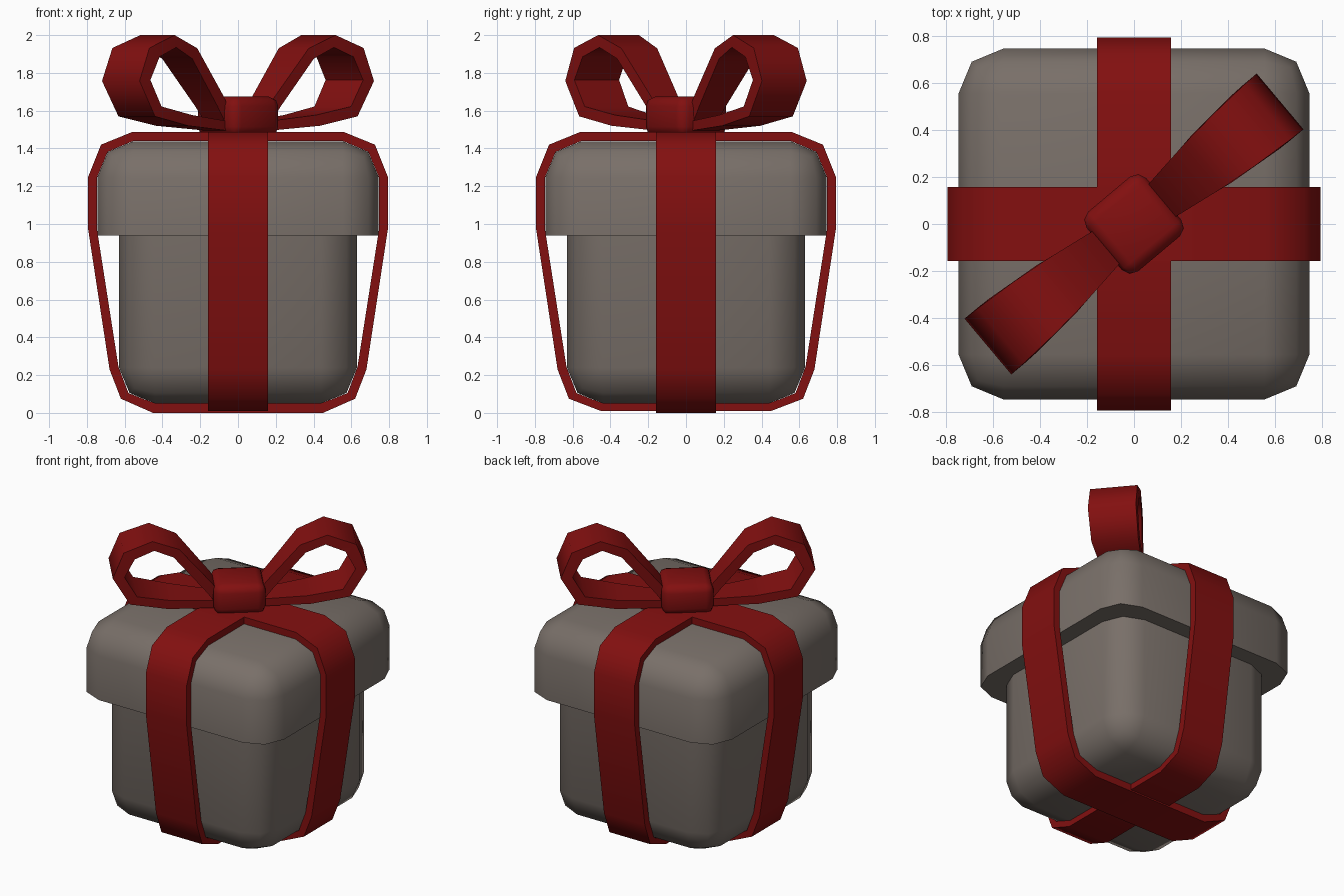
import bpy, bmesh, math
from mathutils import Matrix, Vector

if "Cube" in bpy.data.objects:
    bpy.data.objects.remove(bpy.data.objects["Cube"])


def material(name, rgb):
    m = bpy.data.materials.new(name)
    m.diffuse_color = (*rgb, 1)
    m.use_nodes = True
    m.node_tree.nodes["Principled BSDF"].inputs["Base Color"].default_value = m.diffuse_color
    return m


PAPER = material("warm grey paper", (0.19, 0.16, 0.14))
RED = material("red ribbon", (0.225, 0.005, 0.005))


def finish(name, bm, mat):
    bmesh.ops.recalc_face_normals(bm, faces=bm.faces[:])
    me = bpy.data.meshes.new(name)
    bm.to_mesh(me)
    bm.free()
    me.materials.append(mat)
    ob = bpy.data.objects.new(name, me)
    bpy.context.collection.objects.link(ob)
    bpy.ops.object.select_all(action='DESELECT')
    ob.select_set(True)
    bpy.context.view_layer.objects.active = ob
    bpy.ops.object.shade_smooth_by_angle(angle=math.radians(55))
    return ob


def rounded_box(name, half, z0, z1, radius, mat, keep=None, turn=0):
    """Box with two-segment rounded edges; edges lying at height keep stay sharp."""
    bm = bmesh.new()
    bmesh.ops.create_cube(bm, size=1)
    for v in bm.verts:
        v.co = Vector((v.co.x * 2 * half, v.co.y * 2 * half, z1 if v.co.z > 0 else z0))
    edges = [e for e in bm.edges
             if keep is None or any(abs(v.co.z - keep) > 1e-4 for v in e.verts)]
    bmesh.ops.bevel(bm, geom=edges, offset=radius, segments=2, profile=0.5,
                    affect='EDGES', clamp_overlap=True)
    bm.transform(Matrix.Rotation(turn, 4, 'Z'))
    return finish(name, bm, mat)


def strip(name, outer, inner, width, turn, closed):
    """Thick band: outer and inner (u, z) profiles, half width as a function of u."""
    bm = bmesh.new()
    rings = []
    for (a, b) in zip(outer, inner):
        w = width(a[0])
        rings.append([bm.verts.new(c) for c in ((a[0], -w, a[1]), (a[0], w, a[1]),
                                                (b[0], w, b[1]), (b[0], -w, b[1]))])
    n = len(rings)
    for i in range(n if closed else n - 1):
        r, s = rings[i], rings[(i + 1) % n]
        for k in range(4):
            bm.faces.new((r[k], r[(k + 1) % 4], s[(k + 1) % 4], s[k]))
    if not closed:
        bm.faces.new(rings[0])
        bm.faces.new(rings[-1])
    bm.transform(Matrix.Rotation(turn, 4, 'Z'))
    return finish(name, bm, RED)


# Box and overhanging lid
rounded_box("box_body", 0.63, 0.05, 1.2, 0.19, PAPER, keep=1.2)
rounded_box("lid", 0.745, 0.94, 1.437, 0.19, PAPER, keep=0.94)

# Ribbons wrapped around the box in both directions
out_half = [(0.45, 0.0), (0.62, 0.075), (0.68, 0.23), (0.793, 0.97),
            (0.793, 1.25), (0.725, 1.42), (0.56, 1.487)]
in_half = [(0.44, 0.05), (0.58, 0.105), (0.633, 0.245), (0.747, 0.975),
           (0.747, 1.245), (0.69, 1.382), (0.555, 1.439)]


def mirrored(pts, lift):
    pts = [(x, max(z, lift)) for x, z in pts]
    return pts + [(-x, z) for x, z in reversed(pts)]


for name, turn, lift in (("ribbon_across", 0, 0.0), ("ribbon_front_back", math.pi / 2, 0.01)):
    strip(name, mirrored(out_half, lift), mirrored(in_half, lift),
          lambda u: 0.158, turn, True)

# Bow: two tapering loops and a knot, turned diagonally
BOW = math.radians(40)
loop_out = [(0.06, 1.49), (0.17, 1.667), (0.385, 1.93), (0.556, 2.0), (0.74, 1.932),
            (0.81, 1.757), (0.70, 1.57), (0.455, 1.52), (0.06, 1.487)]
loop_in = [(0.10, 1.46), (0.22, 1.625), (0.42, 1.875), (0.545, 1.935), (0.67, 1.885),
           (0.735, 1.762), (0.655, 1.622), (0.43, 1.577), (0.06, 1.535)]
for name, turn in (("bow_loop_right", BOW), ("bow_loop_left", BOW + math.pi)):
    strip(name, loop_out, loop_in, lambda u: 0.06 + 0.21 * u - 0.115 * u * u, turn, False)
rounded_box("bow_knot", 0.165, 1.465, 1.675, 0.05, RED, turn=BOW)
